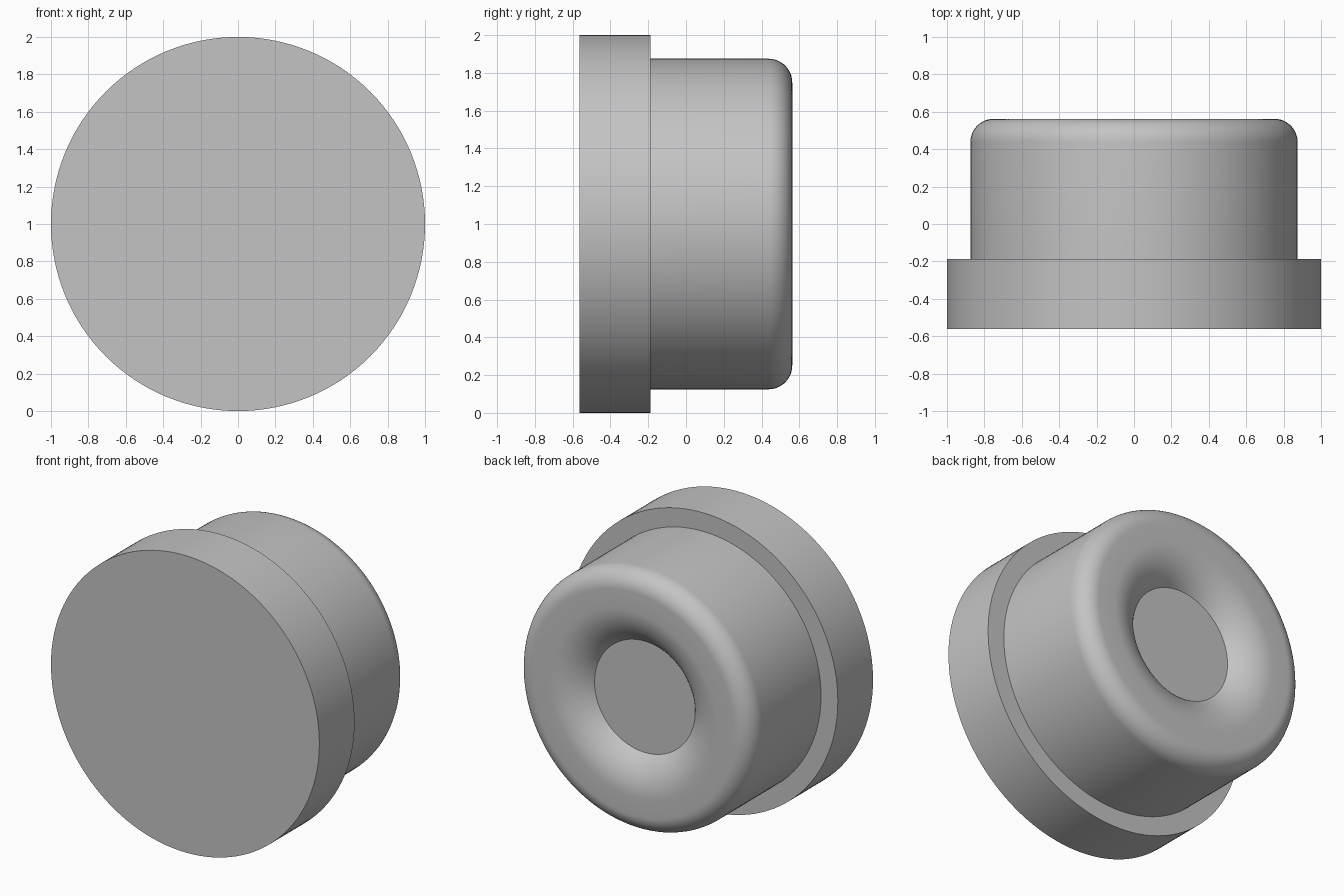
import bpy
import bmesh
from math import sin, cos, pi, asin
from mathutils import Vector

cube = bpy.data.objects.get("Cube")
if cube:
    bpy.data.objects.remove(cube, do_unlink=True)

FRONT, STEP, BACK = -0.5625, -0.1875, 0.5625
FLANGE_R, PLUG_R, FILLET = 1.0, 0.875, 0.125
LIP_R, FLOOR_R, DEPTH = 0.625, 0.375, 0.125
SEGMENTS = 128


def arc(radius_centre, y_centre, radius, start, end, steps):
    """Points (distance from axis, y) along an arc; angle 0 points outward."""
    angles = [start + (end - start) * i / steps for i in range(steps + 1)]
    return [(radius_centre + radius * cos(a), y_centre + radius * sin(a)) for a in angles]


# Half section: flange, plug wall, rounded rim, rolled lip, recess floor
profile = [(0, FRONT), (FLANGE_R, FRONT), (FLANGE_R, STEP), (PLUG_R, STEP)]
profile += arc(PLUG_R - FILLET, BACK - FILLET, FILLET, 0, pi / 2, 12)
width = LIP_R - FLOOR_R
roll = (width ** 2 + DEPTH ** 2) / (2 * DEPTH)
profile += arc(LIP_R, BACK - roll, roll, pi / 2, pi / 2 + asin(width / roll), 14)
profile.append((0, BACK - DEPTH))

# Revolve the section about the front-to-back axis
bm = bmesh.new()
verts = [bm.verts.new((r, y, 1)) for r, y in profile]
edges = [bm.edges.new(pair) for pair in zip(verts, verts[1:])]
bmesh.ops.spin(bm, geom=verts + edges, cent=Vector((0, 0, 1)), axis=Vector((0, 1, 0)),
               angle=2 * pi, steps=SEGMENTS, use_duplicate=False)
bmesh.ops.remove_doubles(bm, verts=bm.verts[:], dist=0.0001)
bmesh.ops.recalc_face_normals(bm, faces=bm.faces[:])
mesh = bpy.data.meshes.new("flanged_plug")
bm.to_mesh(mesh)
bm.free()

plug = bpy.data.objects.new("flanged_plug", mesh)
bpy.context.collection.objects.link(plug)

# Plain grey
grey = bpy.data.materials.new("plain grey")
grey.use_nodes = True
colour = (0.55, 0.55, 0.55, 1)
grey.diffuse_color = colour
grey.node_tree.nodes["Principled BSDF"].inputs["Base Color"].default_value = colour
mesh.materials.append(grey)

# Smooth walls with crisp steps
bpy.ops.object.select_all(action="DESELECT")
plug.select_set(True)
bpy.context.view_layer.objects.active = plug
bpy.ops.object.shade_smooth_by_angle(angle=pi / 6)
